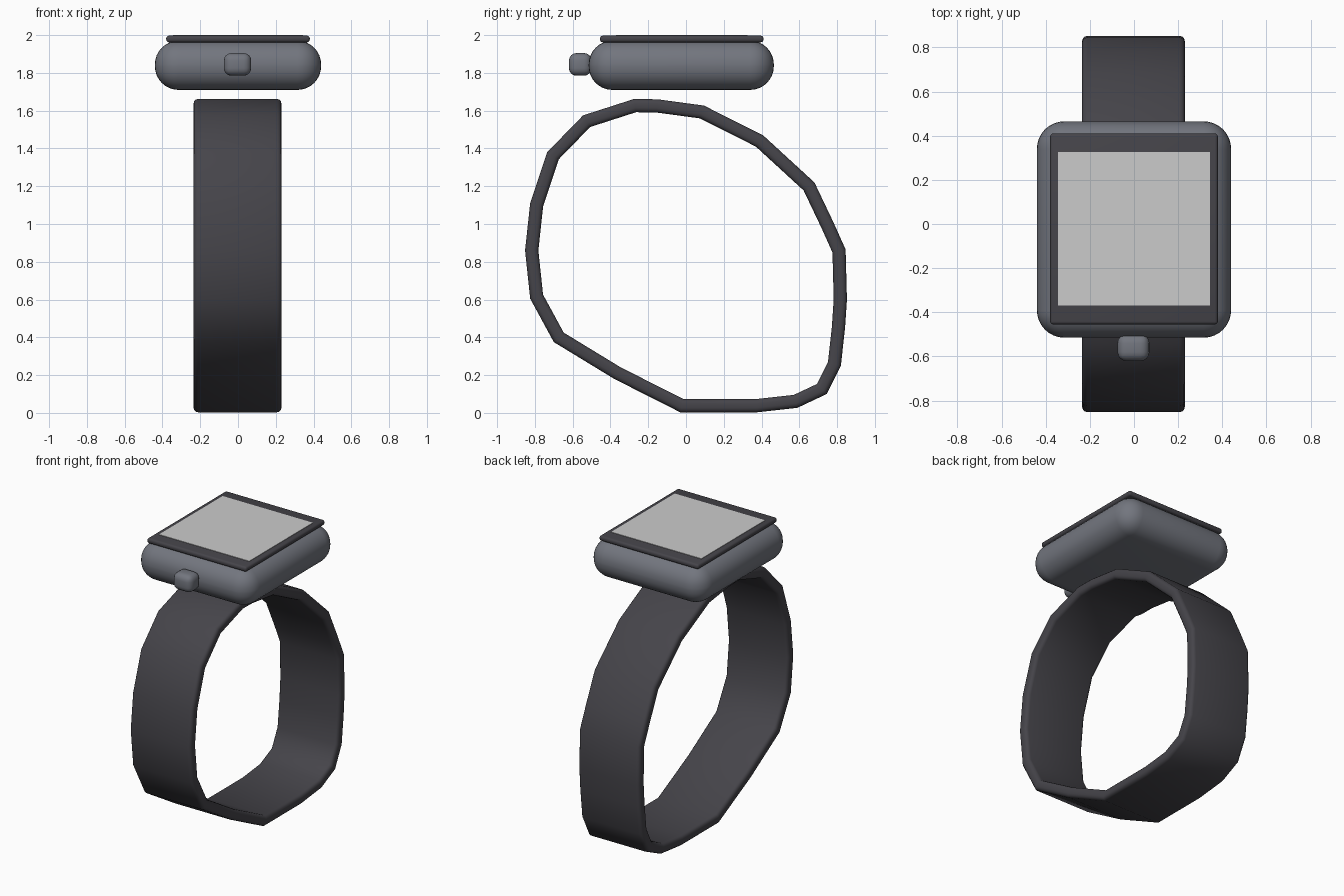
import bpy, bmesh, math
from mathutils import Vector

if "Cube" in bpy.data.objects:
    bpy.data.objects.remove(bpy.data.objects["Cube"])


def material(name, rgb):
    mat = bpy.data.materials.new(name)
    mat.use_nodes = True
    mat.diffuse_color = (*rgb, 1)
    mat.node_tree.nodes["Principled BSDF"].inputs["Base Color"].default_value = (*rgb, 1)
    return mat


metal = material("grey metal", (0.17, 0.18, 0.21))
black = material("dark rubber", (0.06, 0.058, 0.068))
light = material("pale screen", (0.6, 0.6, 0.6))


def finish(name, bm, mat, bevel=0, segments=3, bevel_angle=60):
    """Turn a bmesh into a bevelled, smooth-shaded object."""
    bmesh.ops.recalc_face_normals(bm, faces=bm.faces)
    mesh = bpy.data.meshes.new(name)
    bm.to_mesh(mesh)
    bm.free()
    mesh.materials.append(mat)
    obj = bpy.data.objects.new(name, mesh)
    bpy.context.collection.objects.link(obj)
    bpy.ops.object.select_all(action='DESELECT')
    bpy.context.view_layer.objects.active = obj
    obj.select_set(True)
    if bevel:
        mod = obj.modifiers.new("rounded edges", 'BEVEL')
        mod.width = bevel
        mod.segments = segments
        mod.limit_method = 'ANGLE'
        mod.angle_limit = math.radians(bevel_angle)
        bpy.ops.object.modifier_apply(modifier=mod.name)
    bpy.ops.object.shade_smooth_by_angle(angle=math.radians(40))
    return obj


def box(name, low, high, mat, bevel=0, segments=3):
    low, high = Vector(low), Vector(high)
    bm = bmesh.new()
    bmesh.ops.create_cube(bm, size=1)
    for v in bm.verts:
        v.co = (low + high) / 2 + v.co * (high - low)
    return finish(name, bm, mat, bevel, segments)


# Case, glass, screen and crown
box("case", (-0.44, -0.515, 1.71), (0.44, 0.465, 1.97), metal, 0.125, 8)
box("glass", (-0.38, -0.455, 1.962), (0.38, 0.41, 1.997), black, 0.014)
box("screen", (-0.345, -0.37, 1.994), (0.345, 0.325, 2.0), light)
box("crown", (-0.075, -0.62, 1.785), (0.07, -0.5, 1.905), metal, 0.04, 4)

# Strap outline (y, z), clockwise from the top
outline = [Vector(p) for p in (
    (-0.275, 1.662), (-0.15, 1.66), (0.095, 1.627), (0.41, 1.468), (0.68, 1.22),
    (0.78, 1.01), (0.845, 0.865), (0.852, 0.6), (0.842, 0.45), (0.82, 0.25),
    (0.745, 0.10), (0.59, 0.027), (0.375, 0.003), (-0.03, 0.003), (-0.38, 0.18),
    (-0.70, 0.375), (-0.825, 0.605), (-0.852, 0.86), (-0.825, 1.11),
    (-0.735, 1.38), (-0.545, 1.575))]
thickness = 0.07


def inset(i):
    """Mitred inner point of the outline."""
    p = outline[i]
    a = (p - outline[i - 1]).normalized()
    b = (outline[(i + 1) % len(outline)] - p).normalized()
    na, nb = Vector((a.y, -a.x)), Vector((b.y, -b.x))
    return p + (na + nb) * thickness / (1 + na.dot(nb))


# Strap: closed rectangular ring
bm = bmesh.new()
rings = []
for i, p in enumerate(outline):
    q = inset(i)
    rings.append([bm.verts.new((x, c.x, c.y)) for x, c in
                  ((-0.235, p), (0.23, p), (0.23, q), (-0.235, q))])
for i, ring in enumerate(rings):
    prev = rings[i - 1]
    for k in range(4):
        j = (k + 1) % 4
        bm.faces.new((prev[k], prev[j], ring[j], ring[k]))
finish("strap", bm, black, 0.024)
